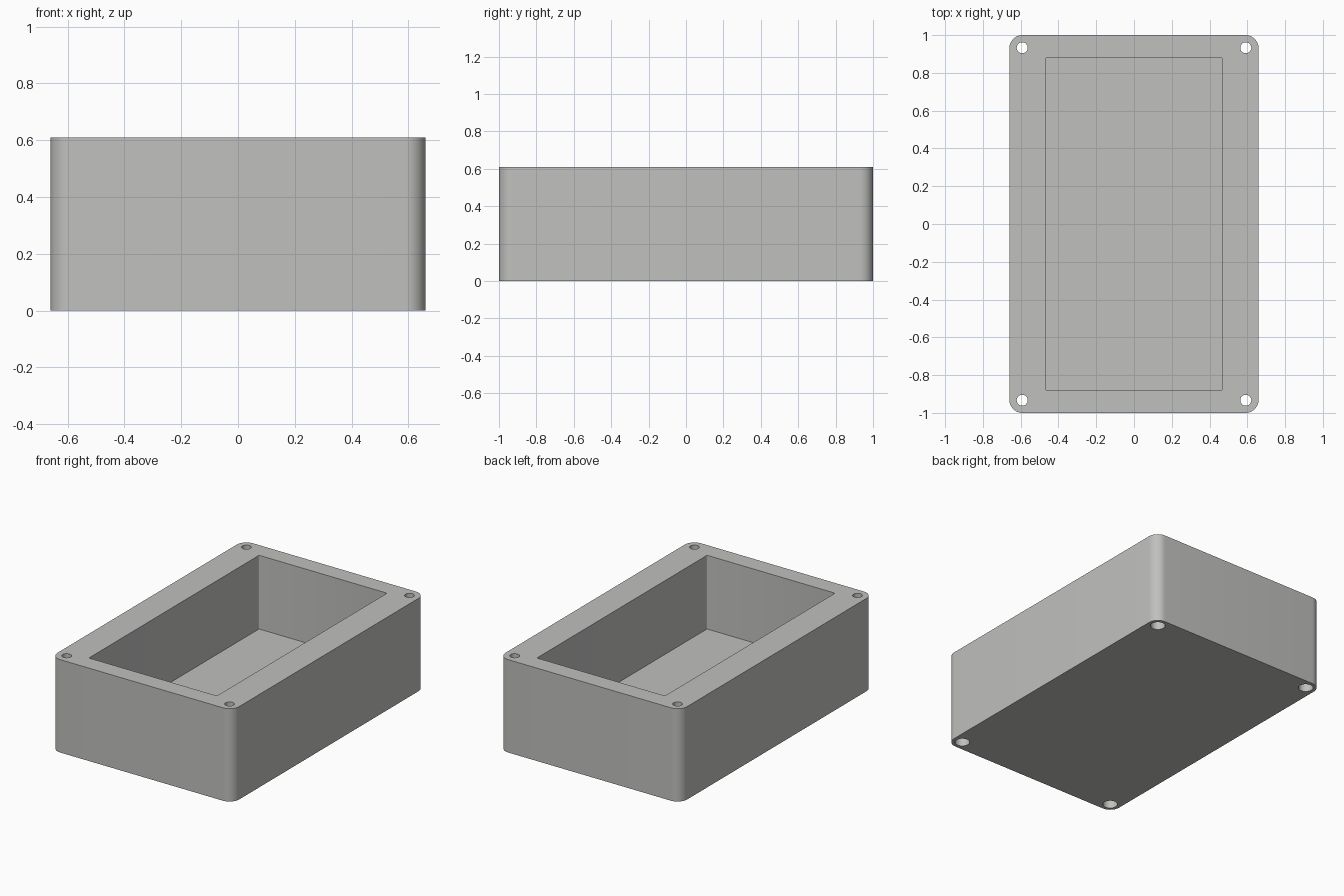
import bpy, bmesh, math

cube = bpy.data.objects.get("Cube")
if cube:
    bpy.data.objects.remove(cube, do_unlink=True)

W, L, H = 1.32, 2.0, 0.61           # outer size
CORNER = 0.07                       # vertical corner radius
POCKET_W, POCKET_L, FLOOR = 0.93, 1.765, 0.126
HOLE_X, HOLE_Y = 0.592, 0.933

grey = bpy.data.materials.new("light_grey")
grey.use_nodes = True
colour = (0.53, 0.53, 0.52, 1)
grey.diffuse_color = colour
grey.node_tree.nodes["Principled BSDF"].inputs["Base Color"].default_value = colour


def prism(name, outline, z0, z1):
    """Closed solid from a 2D outline, extruded from z0 to z1."""
    bm = bmesh.new()
    face = bm.faces.new([bm.verts.new((x, y, z0)) for x, y in outline])
    ext = bmesh.ops.extrude_face_region(bm, geom=[face])
    verts = [g for g in ext["geom"] if isinstance(g, bmesh.types.BMVert)]
    bmesh.ops.translate(bm, vec=(0, 0, z1 - z0), verts=verts)
    bmesh.ops.recalc_face_normals(bm, faces=bm.faces)
    mesh = bpy.data.meshes.new(name)
    bm.to_mesh(mesh)
    bm.free()
    mesh.materials.append(grey)
    obj = bpy.data.objects.new(name, mesh)
    bpy.context.collection.objects.link(obj)
    return obj


def rounded_rect(w, l, r, steps):
    pts = []
    for i, (sx, sy) in enumerate([(1, 1), (-1, 1), (-1, -1), (1, -1)]):
        for k in range(steps + 1):
            a = math.pi / 2 * (i + k / steps)
            pts.append((sx * (w / 2 - r) + r * math.cos(a),
                        sy * (l / 2 - r) + r * math.sin(a)))
    return pts


def circle(x, y, r, n=32):
    return [(x + r * math.cos(math.tau * i / n), y + r * math.sin(math.tau * i / n))
            for i in range(n)]


# Enclosure block with rounded vertical corners
box = prism("enclosure_box", rounded_rect(W, L, CORNER, 12), 0, H)

# Cutters: open pocket, then a stepped screw hole in each corner
cutters = [prism("pocket_cutter", rounded_rect(POCKET_W, POCKET_L, 0.006, 3), FLOOR, H + 0.1)]
for sx in (-1, 1):
    for sy in (-1, 1):
        x, y = sx * HOLE_X, sy * HOLE_Y
        cutters.append(prism("screw_hole_cutter", circle(x, y, 0.029), -0.1, H + 0.1))
        cutters.append(prism("counterbore_cutter", circle(x, y, 0.045), -0.1, 0.3))

bpy.ops.object.select_all(action="DESELECT")
box.select_set(True)
bpy.context.view_layer.objects.active = box
for cutter in cutters:
    cutter.hide_render = True
    mod = box.modifiers.new("cut", "BOOLEAN")
    mod.operation = "DIFFERENCE"
    mod.solver = "EXACT"
    mod.object = cutter
    bpy.ops.object.modifier_apply(modifier=mod.name)
    bpy.data.objects.remove(cutter, do_unlink=True)

# Smooth corners and holes, crisp rims
bpy.ops.object.shade_smooth_by_angle(angle=math.radians(35))
